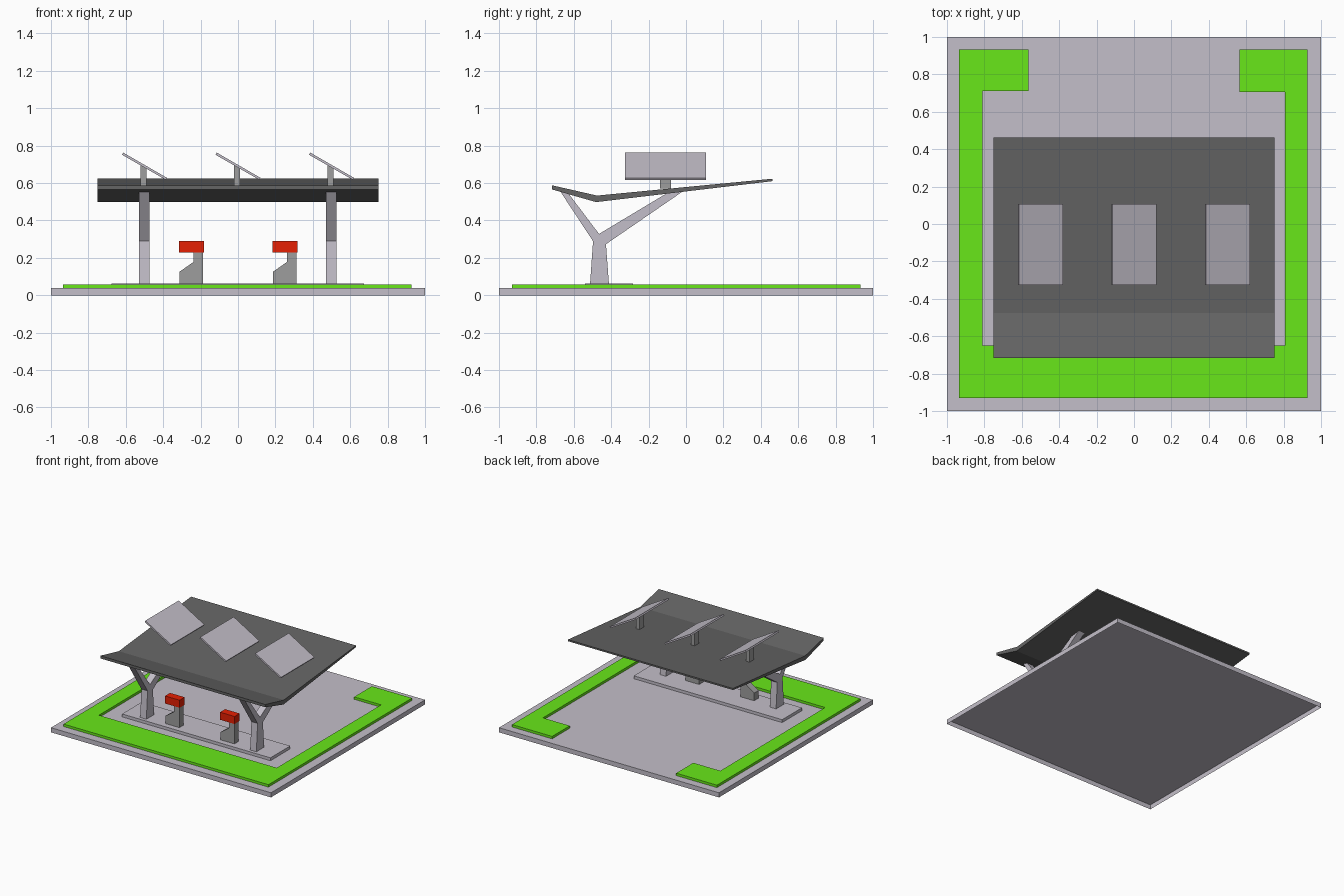
import bpy, bmesh, math
from mathutils import Vector

if "Cube" in bpy.data.objects:
    bpy.data.objects.remove(bpy.data.objects["Cube"])


def mat(name, r, g, b):
    m = bpy.data.materials.new(name)
    m.diffuse_color = (r, g, b, 1)
    m.use_nodes = True
    m.node_tree.nodes["Principled BSDF"].inputs["Base Color"].default_value = m.diffuse_color
    return m


PALE = mat("pale_grey", 0.55, 0.52, 0.585)
GREEN = mat("grass_green", 0.138, 0.80, 0.010)
DARK = mat("roof_grey", 0.13, 0.13, 0.13)
GREY = mat("mid_grey", 0.34, 0.34, 0.34)
RED = mat("red", 0.79, 0.014, 0.001)


def prism(name, pts, axis, a, b, material, open_base=False):
    """Extrude a 2D outline along an axis from a to b, optionally without its first cap."""
    place = {"x": lambda p, t: (t, p[0], p[1]),
             "y": lambda p, t: (p[0], t, p[1]),
             "z": lambda p, t: (p[0], p[1], t)}[axis]
    bm = bmesh.new()
    face = bm.faces.new([bm.verts.new(place(p, a)) for p in pts])
    ext = bmesh.ops.extrude_face_region(bm, geom=[face], use_keep_orig=True)
    move = Vector(place((0, 0), b - a))
    bmesh.ops.translate(bm, vec=move, verts=[v for v in ext["geom"] if isinstance(v, bmesh.types.BMVert)])
    bmesh.ops.recalc_face_normals(bm, faces=bm.faces)
    if open_base:
        bmesh.ops.delete(bm, geom=[face], context="FACES_ONLY")
    me = bpy.data.meshes.new(name)
    bm.to_mesh(me)
    bm.free()
    me.materials.append(material)
    ob = bpy.data.objects.new(name, me)
    bpy.context.collection.objects.link(ob)
    return ob


def box(name, x0, x1, y0, y1, z0, z1, material, open_base=False):
    return prism(name, [(x0, y0), (x1, y0), (x1, y1), (x0, y1)], "z", z0, z1, material, open_base)


# Ground slab, lawn border with hooked ends, raised island: thin shells open underneath
box("ground_slab", -1, 1, -1, 1, 0, 0.038, PALE, True)
lawn = [(-0.935, -0.929), (0.927, -0.929), (0.927, 0.934), (0.563, 0.934), (0.563, 0.705), (0.807, 0.705),
        (0.807, -0.65), (-0.81, -0.65), (-0.81, 0.712), (-0.565, 0.712), (-0.565, 0.934), (-0.935, 0.934)]
prism("lawn_border", lawn, "z", 0.038, 0.058, GREEN, True)
box("island", -0.676, 0.673, -0.54, -0.283, 0.038, 0.062, PALE, True)

# Forked roof columns
fork = [(-0.513, 0.06), (-0.412, 0.06), (-0.428, 0.273), (-0.016, 0.556), (-0.09, 0.553),
        (-0.465, 0.328), (-0.632, 0.549), (-0.676, 0.561), (-0.497, 0.289)]
for side, x in (("left", -0.502), ("right", 0.498)):
    prism(side + "_column", fork, "x", x - 0.028, x + 0.028, PALE)

# Bent roof
roof = [(-0.717, 0.588), (-0.717, 0.566), (-0.481, 0.498), (0.462, 0.61), (0.462, 0.623), (-0.476, 0.533)]
prism("roof", roof, "x", -0.75, 0.75, DARK)

# Tilted solar panels on short stands
for i, x in enumerate((-0.5, 0.0, 0.5)):
    panel = [(x - 0.12, 0.751), (x - 0.114, 0.763), (x + 0.12, 0.628), (x + 0.114, 0.617)]
    prism(f"solar_panel_{i + 1}", panel, "y", -0.326, 0.107, PALE)
    stand = [(x - 0.021, 0.57), (x + 0.010, 0.57), (x + 0.010, 0.684), (x - 0.021, 0.702)]
    prism(f"panel_stand_{i + 1}", stand, "y", -0.139, -0.08, GREY)

# Pumps: stepped body with red head
for side, x in (("left", -0.25), ("right", 0.25)):
    body = [(x - 0.064, 0.06), (x + 0.062, 0.06), (x + 0.062, 0.24), (x + 0.012, 0.24),
            (x + 0.012, 0.178), (x - 0.064, 0.125)]
    prism(side + "_pump_body", body, "y", -0.493, -0.436, GREY)
    box(side + "_pump_head", x - 0.065, x + 0.067, -0.497, -0.432, 0.228, 0.29, RED)
